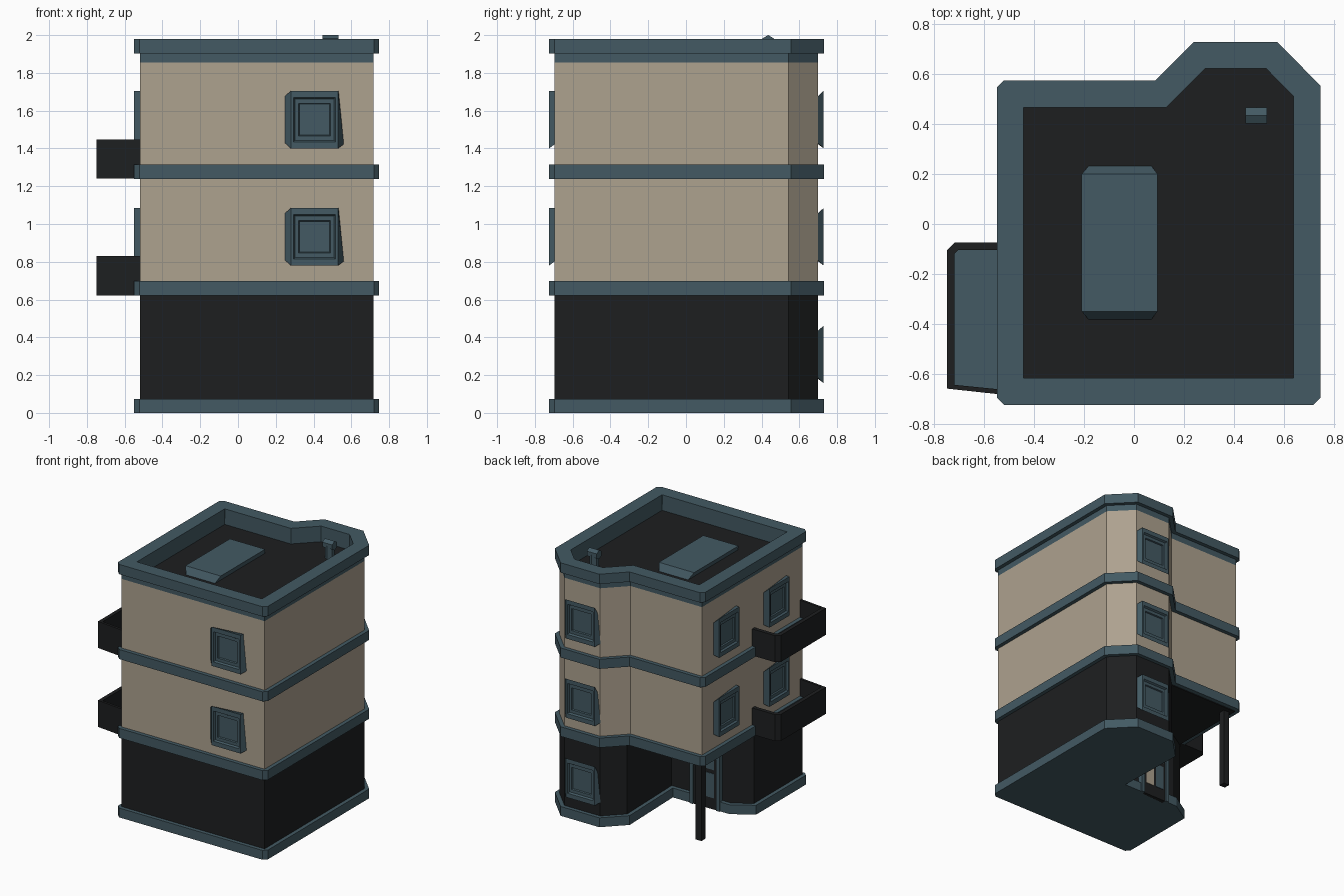
import bpy, bmesh
from math import pi
from mathutils import Vector, Matrix

if "Cube" in bpy.data.objects:
    bpy.data.objects.remove(bpy.data.objects["Cube"])


def material(name, rgb):
    m = bpy.data.materials.new(name)
    m.diffuse_color = (*rgb, 1)
    m.use_nodes = True
    m.node_tree.nodes["Principled BSDF"].inputs["Base Color"].default_value = m.diffuse_color
    return m


BLUE = material("slate_blue", (0.056, 0.101, 0.125))
DARK = material("charcoal", (0.0125, 0.0135, 0.0145))
BEIGE = material("warm_plaster", (0.42, 0.36, 0.275))


def finish(name, bm, mat):
    bmesh.ops.recalc_face_normals(bm, faces=bm.faces)
    me = bpy.data.meshes.new(name)
    bm.to_mesh(me)
    bm.free()
    me.materials.append(mat)
    ob = bpy.data.objects.new(name, me)
    bpy.context.collection.objects.link(ob)
    return ob


def offset(pts, d):
    """Move every edge of a counter-clockwise outline inward by d."""
    out = []
    for i, p in enumerate(pts):
        p = Vector(p)
        a = (p - Vector(pts[i - 1])).normalized()
        b = (Vector(pts[(i + 1) % len(pts)]) - p).normalized()
        na, nb = Vector((-a.y, a.x)), Vector((-b.y, b.x))
        out.append(tuple(p + (na + nb) * d / (1 + na.dot(nb))))
    return out


def chamfer(pts, c, corners=(0, 1, 6)):
    """Cut the listed outline corners by c."""
    out = []
    for i, p in enumerate(pts):
        p = Vector(p)
        if i in corners:
            for q in (pts[i - 1], pts[(i + 1) % len(pts)]):
                out.append(tuple(p + (Vector(q) - p).normalized() * c))
        else:
            out.append(tuple(p))
    return out


def loft(name, loops, mat, closed=False):
    """Skin a list of equal loops; cap both ends or join last to first."""
    bm = bmesh.new()
    rows = [[bm.verts.new(p) for p in lp] for lp in loops]
    n = len(rows[0])
    pairs = list(zip(rows, rows[1:])) + ([(rows[-1], rows[0])] if closed else [])
    for r, s in pairs:
        for i in range(n):
            j = (i + 1) % n
            bm.faces.new((r[i], r[j], s[j], s[i]))
    if not closed:
        bm.faces.new(rows[0])
        bm.faces.new(rows[-1])
    return finish(name, bm, mat)


def at(pts, z):
    return [(x, y, z) for x, y in pts]


def prism(name, pts, z0, z1, mat):
    return loft(name, [at(pts, z0), at(pts, z1)], mat)


def ring(name, outer, inner, z0, z1, mat):
    return loft(name, [at(outer, z0), at(outer, z1), at(inner, z1), at(inner, z0)], mat, True)


def rect(x0, x1, y0, y1):
    return [(x0, y0), (x1, y0), (x1, y1), (x0, y1)]


def box(name, x0, x1, y0, y1, z0, z1, mat):
    return prism(name, rect(x0, x1, y0, y1), z0, z1, mat)


# Outlines: upper storeys with the rear bay, ground floor with the entrance recess
BAY = [(0.747, 0.555), (0.575, 0.73), (0.24, 0.73), (0.085, 0.575)]
UPPER = [(-0.55, -0.725), (0.747, -0.725)] + BAY + [(-0.55, 0.575)]
GROUND = [(-0.55, -0.725), (0.747, -0.725)] + BAY + [(0.10, 0.02), (-0.39, 0.02), (-0.55, -0.08)]
WALL, INNER = offset(UPPER, 0.03), offset(UPPER, 0.107)
BAND = chamfer(UPPER, 0.028)

# Storeys and bands
prism("plinth", chamfer(GROUND, 0.028, (0, 1)), 0, 0.073, BLUE)
prism("ground_wall", offset(GROUND, 0.03), 0.073, 0.623, DARK)
prism("entrance_ceiling", offset(UPPER, 0.035), 0.616, 0.63, DARK)
prism("lower_band", BAND, 0.622, 0.697, BLUE)
prism("middle_wall", WALL, 0.697, 1.24, BEIGE)
prism("upper_band", BAND, 1.239, 1.314, BLUE)
prism("top_wall", WALL, 1.314, 1.855, BEIGE)

# Roof: parapet, deck, hatch and vent
ring("parapet_trim", WALL, INNER, 1.855, 1.905, BLUE)
ring("parapet_cap", BAND, chamfer(INNER, 0.002), 1.903, 1.98, BLUE)
prism("roof_deck", offset(UPPER, 0.09), 1.84, 1.858, DARK)
loft("roof_hatch", [at(rect(-0.18, 0.068, -0.385, 0.235), 1.855),
                    at(rect(-0.21, 0.095, -0.35, 0.20), 1.91)], BLUE)


def cylinder(name, r, length, matrix):
    bm = bmesh.new()
    bmesh.ops.create_cone(bm, cap_ends=True, segments=6, radius1=r, radius2=r,
                          depth=length, matrix=matrix)
    finish(name, bm, BLUE)


cylinder("vent_stem", 0.034, 0.11, Matrix.Translation((0.49, 0.435, 1.905)))
cylinder("vent_head", 0.036, 0.085, Matrix.Translation((0.49, 0.435, 1.964))
         @ Matrix.Rotation(pi / 2, 4, 'Y') @ Matrix.Rotation(pi / 2, 4, 'Z'))


# Windows: splayed frame with a stepped, recessed pane
def window(name, x, y, z, turn, top=(0.127, 0, 0.1525)):
    def sq(w, h, d):
        return [(-w, -d, -h), (w, -d, -h), (w, -d, h), (-w, -d, h)]
    back = [(-0.155, 0, -0.125), (0.155, 0, -0.13), top, (-0.155, 0, 0.125)]
    ob = loft(name, [back, sq(0.125, 0.1525, 0.03), sq(0.110, 0.118, 0.03),
                     sq(0.104, 0.110, 0.016), sq(0.084, 0.086, 0.016),
                     sq(0.080, 0.082, 0.006)], BLUE)
    ob.data.transform(Matrix.Translation((x, y, z)) @ Matrix.Rotation(turn, 4, 'Z'))


for i, z in enumerate((0.31, 0.9325, 1.5525)):
    window(f"bay_window_{i}", 0.405, 0.699, z, pi, (0.13, 0, 0.10))
    if i:
        window(f"front_window_{i}", 0.405, -0.695, z, 0)
        window(f"side_window_{i}", -0.52, 0.25, z, -pi / 2)
        window(f"balcony_window_{i}", -0.52, -0.37, z, -pi / 2)

# Balconies: solid rail around a floor slab
for i, z in enumerate((0.622, 1.24)):
    outer = [(-0.52, -0.075), (-0.72, -0.075), (-0.75, -0.105), (-0.75, -0.66), (-0.52, -0.685)]
    inner = [(-0.52, -0.105), (-0.705, -0.105), (-0.72, -0.12), (-0.72, -0.645), (-0.52, -0.665)]
    prism(f"balcony_rail_{i}", outer + inner[::-1], z, z + 0.208, DARK)
    prism(f"balcony_base_{i}", inner, z, z + 0.03, DARK)
    prism(f"balcony_floor_{i}", inner, z + 0.03, z + 0.05, BLUE)

# Entrance: corner post and glazed door in the recess
box("corner_post", -0.487, -0.437, 0.455, 0.505, 0, 0.63, DARK)
X0, X1, Y = -0.31, -0.05, 0.03
for i, x in enumerate((X0, X1 - 0.03)):
    box(f"door_jamb_{i}", x, x + 0.03, -0.02, Y, 0, 0.57, BLUE)
box("door_head", X0, X1, -0.02, Y, 0.54, 0.57, BLUE)
box("door_leaf", X0 + 0.03, X1 - 0.03, -0.02, 0.022, 0, 0.54, DARK)
for i, (z0, z1) in enumerate(((0.09, 0.28), (0.31, 0.51))):
    box(f"door_pane_left_{i}", X0 + 0.05, -0.19, 0.0, 0.026, z0, z1, BLUE)
    box(f"door_pane_right_{i}", -0.17, X1 - 0.05, 0.0, 0.026, z0, z1, BEIGE)
